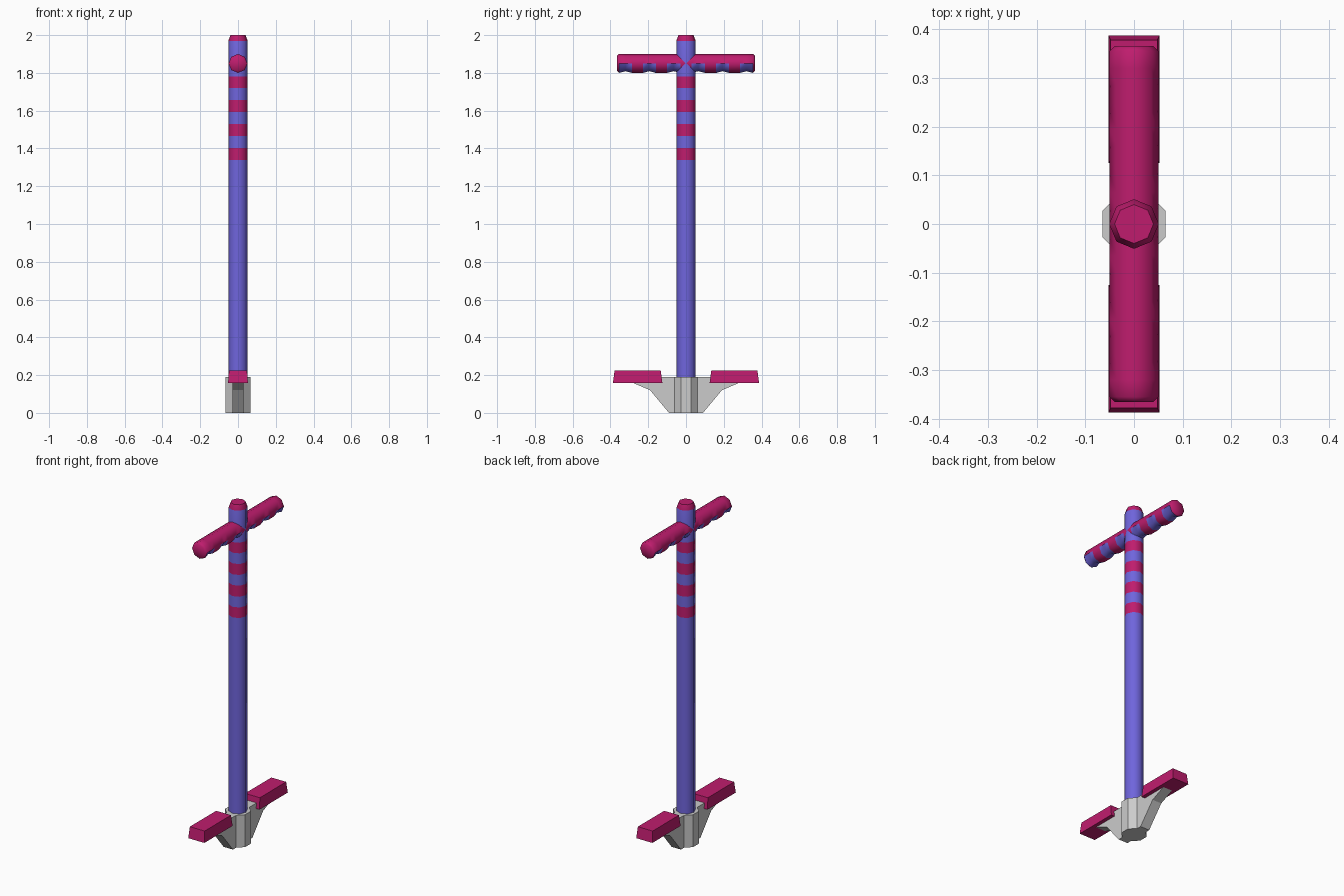
import bpy, bmesh
from math import radians, sin, cos, tau, pi
from mathutils import Matrix

if "Cube" in bpy.data.objects:
    bpy.data.objects.remove(bpy.data.objects["Cube"])


def paint(name, rgb):
    m = bpy.data.materials.new(name)
    m.diffuse_color = (*rgb, 1)
    m.use_nodes = True
    m.node_tree.nodes["Principled BSDF"].inputs["Base Color"].default_value = m.diffuse_color
    return m


pink = paint("pink", (0.52, 0.012, 0.155))
blue = paint("violet_blue", (0.16, 0.13, 0.72))


def finish(name, bm, mats=(), smooth=False):
    bmesh.ops.recalc_face_normals(bm, faces=bm.faces)
    me = bpy.data.meshes.new(name)
    bm.to_mesh(me)
    bm.free()
    for m in mats:
        me.materials.append(m)
    ob = bpy.data.objects.new(name, me)
    bpy.context.collection.objects.link(ob)
    if smooth:
        bpy.ops.object.select_all(action='DESELECT')
        ob.select_set(True)
        bpy.context.view_layer.objects.active = ob
        bpy.ops.object.shade_smooth_by_angle(angle=radians(50))
    return ob


def tube(stations, band, point, sides=8):
    """Stack rings along an axis; band(i, j) gives each face's material slot."""
    bm = bmesh.new()
    rings = [[bm.verts.new(point(s, tau * j / sides)) for j in range(sides)] for s in stations]
    for i in range(len(rings) - 1):
        for j in range(sides):
            k = (j + 1) % sides
            f = bm.faces.new((rings[i][j], rings[i][k], rings[i + 1][k], rings[i + 1][j]))
            f.material_index = band(i, j)
    bm.faces.new(rings[0])
    bm.faces.new(rings[-1])
    return bm


# pole with stripes and a tapered pink cap
zs = [0.15, 1.34, 1.402, 1.465, 1.53, 1.593, 1.657, 1.72, 1.782, 1.97, 2.0]
pole_stations = [(z, 0.04 if z == 2.0 else 0.051) for z in zs]
bm = tube(pole_stations, lambda i, j: i % 2,
          lambda s, a: (s[1] * cos(a), s[1] * sin(a), s[0]))
top = max(bm.faces, key=lambda f: f.calc_center_median().z)
top.material_index = 1
finish("pole", bm, (blue, pink), True)

# handlebar: lower half has recessed blue finger grips between pink ridges
half = [0.03, 0.065, 0.1, 0.16, 0.195, 0.228, 0.285, 0.32, 0.355, 0.366]
dents = {0.065, 0.195, 0.32}
grips = [(0.03, 0.1), (0.16, 0.228), (0.285, 0.355)]
ys = [-y for y in reversed(half)] + half


def handle_point(y, a):
    r = 0.039 if abs(y) == half[-1] else 0.05
    dip = 0.009 if abs(y) in dents and sin(a) < -0.1 else 0
    return ((r - dip) * cos(a), y, 1.85 + (r - dip) * sin(a))


def handle_band(i, j):
    mid = abs(ys[i] + ys[i + 1]) / 2
    return int(j >= 4 and any(a < mid < b for a, b in grips))


finish("handlebar", tube(ys, handle_band, handle_point), (pink, blue), True)

# octagonal foot hub
bm = bmesh.new()
bmesh.ops.create_cone(bm, cap_ends=True, segments=8, radius1=0.0704, radius2=0.0704, depth=0.19,
                      matrix=Matrix.Translation((0, 0, 0.095)) @ Matrix.Rotation(pi / 8, 4, 'Z'))
finish("foot_hub", bm)

# bracket carrying both pedals
right = [(0.09, 0), (0.19, 0.12), (0.29, 0.163), (0.29, 0.19)]
profile = right + [(-y, z) for y, z in reversed(right)]
bm = bmesh.new()
face = bm.faces.new([bm.verts.new((-0.03, y, z)) for y, z in profile])
ext = bmesh.ops.extrude_face_region(bm, geom=[face])
bmesh.ops.translate(bm, vec=(0.06, 0, 0),
                    verts=[v for v in ext["geom"] if isinstance(v, bmesh.types.BMVert)])
finish("foot_bracket", bm)

# tapered pedals
for side, name in ((-1, "pedal_front"), (1, "pedal_back")):
    bm = bmesh.new()
    bmesh.ops.create_cube(bm, size=1)
    for v in bm.verts:
        inset = 0.009 if v.co.z > 0 else 0
        v.co.x *= 0.105 - inset
        v.co.y = v.co.y * (0.262 - 2 * inset) + side * 0.256
        v.co.z = 0.191 + v.co.z * 0.065
    finish(name, bm, (pink,))
